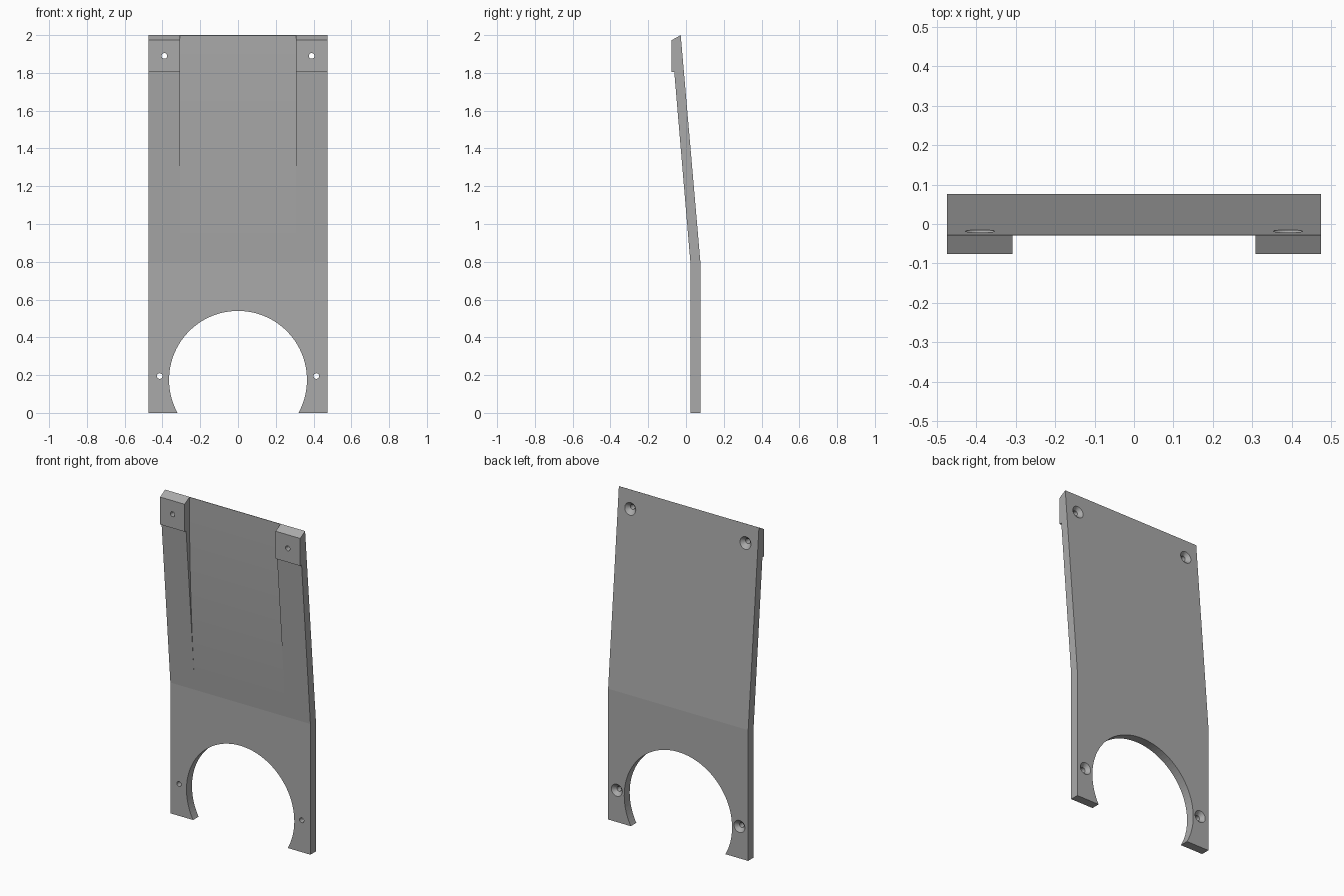
import bpy, bmesh, math
from mathutils import Matrix, Vector

cube = bpy.data.objects.get("Cube")
if cube:
    bpy.data.objects.remove(cube, do_unlink=True)

grey = bpy.data.materials.new("plain grey")
grey.use_nodes = True
colour = (0.4, 0.4, 0.4, 1)
grey.diffuse_color = colour
grey.node_tree.nodes["Principled BSDF"].inputs["Base Color"].default_value = colour


def finish(name, bm):
    bmesh.ops.recalc_face_normals(bm, faces=bm.faces[:])
    mesh = bpy.data.meshes.new(name)
    bm.to_mesh(mesh)
    bm.free()
    mesh.materials.append(grey)
    ob = bpy.data.objects.new(name, mesh)
    bpy.context.collection.objects.link(ob)
    return ob


def prism(name, profile, half_width):
    """Extrude a (y, z) side profile across x."""
    bm = bmesh.new()
    face = bm.faces.new([bm.verts.new((-half_width, y, z)) for y, z in profile])
    ext = bmesh.ops.extrude_face_region(bm, geom=[face])
    verts = [v for v in ext["geom"] if isinstance(v, bmesh.types.BMVert)]
    bmesh.ops.translate(bm, verts=verts, vec=(2 * half_width, 0, 0))
    return finish(name, bm)


def cone_y(name, x, z, y0, y1, r0, r1, sides):
    """Cylinder or cone running along y from y0 to y1."""
    bm = bmesh.new()
    place = Matrix.Translation((x, (y0 + y1) / 2, z)) @ Matrix.Rotation(-math.pi / 2, 4, "X")
    bmesh.ops.create_cone(bm, cap_ends=True, segments=sides, radius1=r0,
                          radius2=r1, depth=y1 - y0, matrix=place)
    return finish(name, bm)


def cut(ob, cutter):
    cutter.hide_render = True
    cutter.hide_viewport = True
    mod = ob.modifiers.new("cut", "BOOLEAN")
    mod.operation = "DIFFERENCE"
    mod.solver = "EXACT"
    mod.object = cutter


# bent plate with its thicker top pads
plate = prism("bent_plate", [(0.076, 0), (0.076, 0.8), (-0.028, 2), (-0.076, 1.973),
                             (-0.076, 1.805), (-0.062, 1.805), (0.023, 0.8), (0.023, 0)], 0.474)

# curved recess between the pads
bend, slope, length = 0.8, 0.0875, 1.2
curve = []
for i in range(25):
    t = length * i / 24
    curve.append((0.023 - slope * (t - t * t / (2 * length)), bend + t))
recess = prism("recess_cutter", curve + [(-0.032, 2.1), (-0.2, 2.1), (-0.2, bend)], 0.308)
cut(plate, recess)

# round opening at the foot
cut(plate, cone_y("opening_cutter", 0, 0.175, -0.3, 0.3, 0.365, 0.365, 96))

# countersunk screw holes
for side in (-1, 1):
    for x, z, back in ((0.39, 1.89, -0.0185), (0.415, 0.195, 0.076)):
        cut(plate, cone_y("hole_cutter", side * x, z, -0.3, 0.3, 0.015, 0.015, 24))
        cut(plate, cone_y("countersink_cutter", side * x, z, back - 0.022, back + 0.022, 0.015, 0.059, 32))
